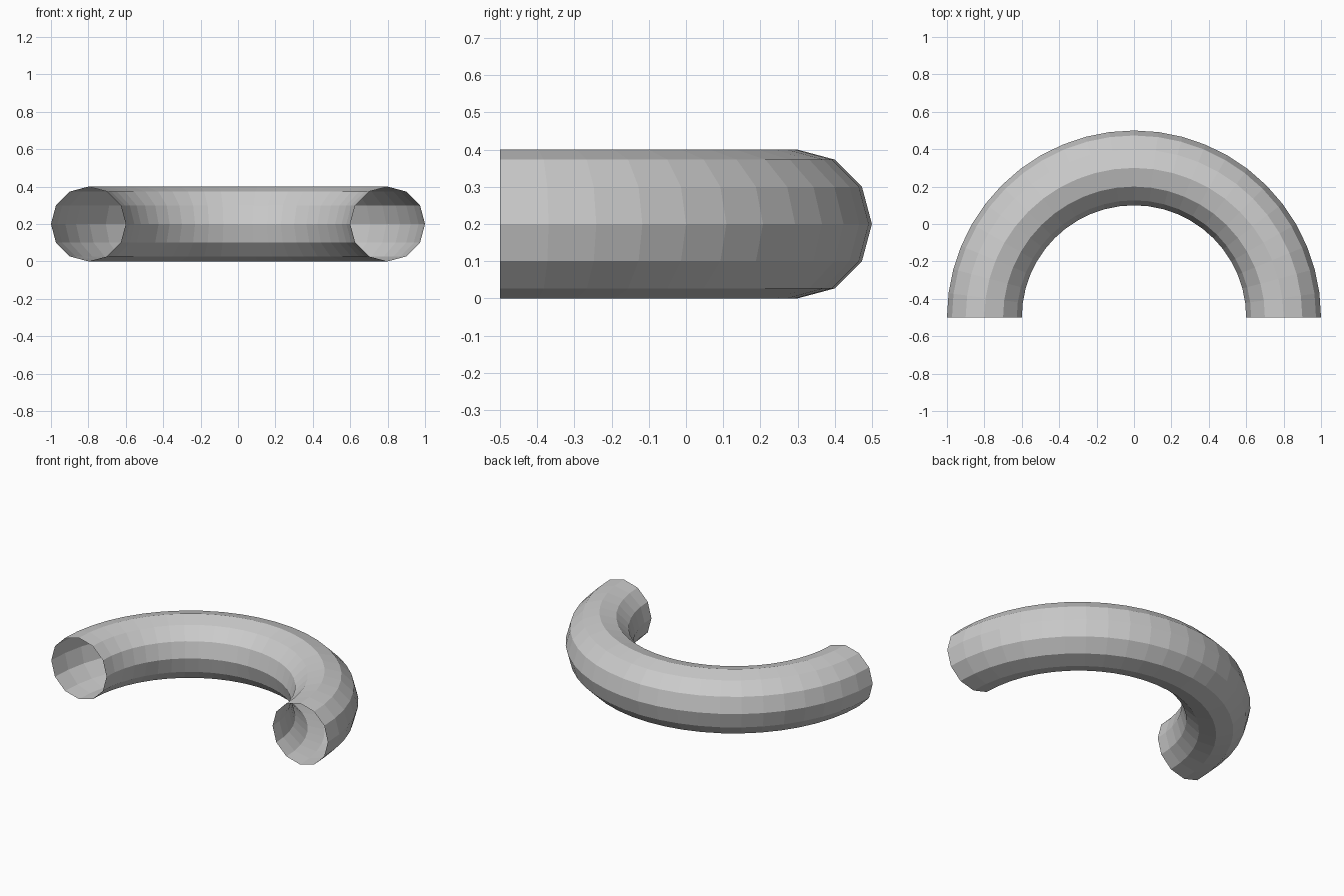
import bpy, bmesh
from math import pi, sin, cos
from mathutils import Matrix

if "Cube" in bpy.data.objects:
    bpy.data.objects.remove(bpy.data.objects["Cube"])

MAJOR, MINOR = 0.8, 0.2
SIDES, STEPS = 12, 24

bm = bmesh.new()

# 12-sided cross-section ring at the right-hand end
verts = [bm.verts.new((MAJOR + MINOR * cos(2 * pi * i / SIDES), 0,
                       MINOR * sin(2 * pi * i / SIDES))) for i in range(SIDES)]
edges = [bm.edges.new((verts[i], verts[(i + 1) % SIDES])) for i in range(SIDES)]

# Sweep it through a half turn, leaving both ends open
bmesh.ops.spin(bm, geom=verts + edges, cent=(0, 0, 0), axis=(0, 0, 1),
               angle=pi, steps=STEPS, use_duplicate=False)
bmesh.ops.recalc_face_normals(bm, faces=bm.faces[:])
# Make sure the normals point away from the tube's centre line
f = max(bm.faces, key=lambda f: f.calc_center_median().y)
if f.normal.y < 0:
    bmesh.ops.reverse_faces(bm, faces=bm.faces[:])
bm.transform(Matrix.Translation((0, -0.5, MINOR)))

# Flat-shaded half ring tube
mesh = bpy.data.meshes.new("half_ring_tube")
bm.to_mesh(mesh)
bm.free()
tube = bpy.data.objects.new("half_ring_tube", mesh)
bpy.context.collection.objects.link(tube)
